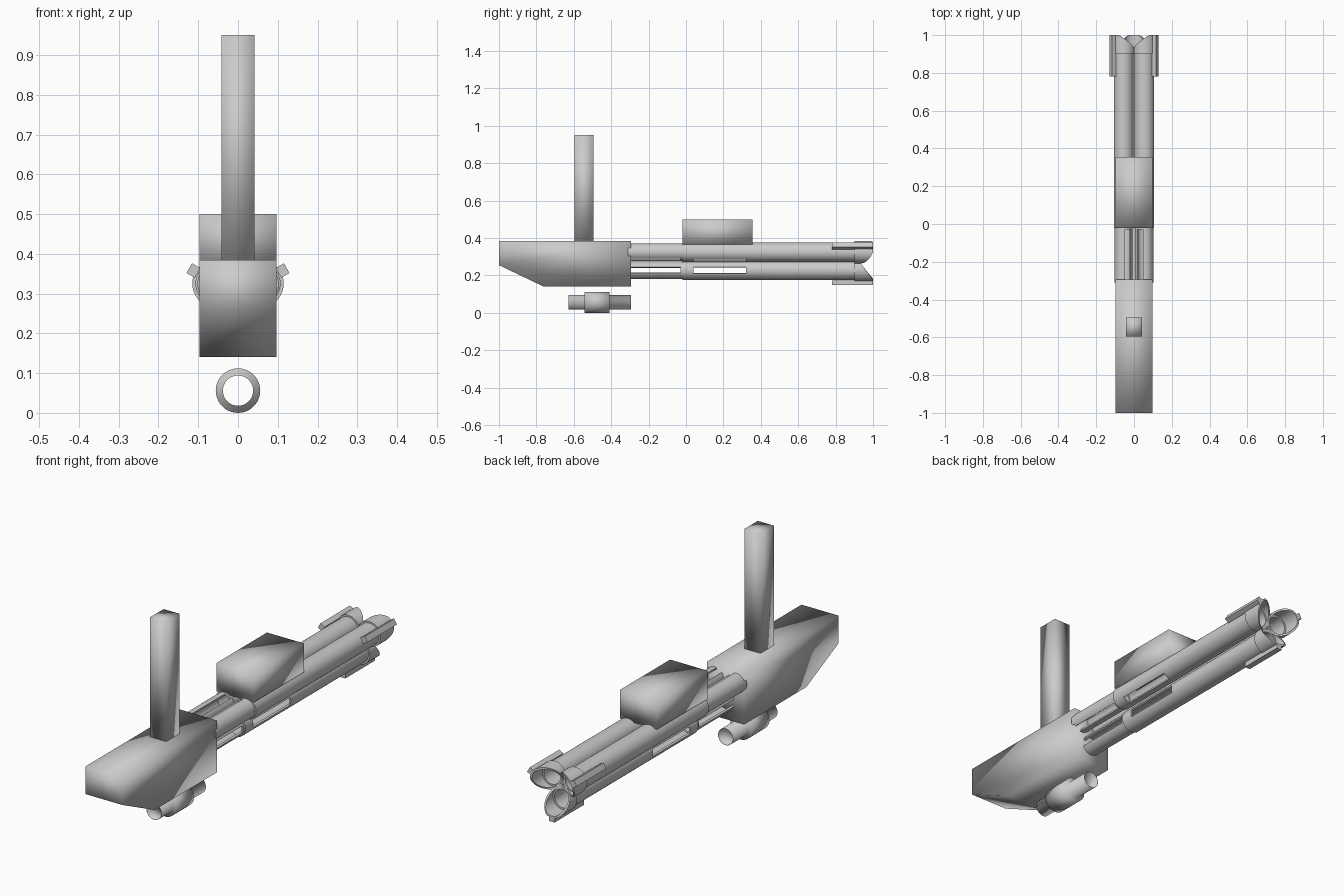
import bpy, bmesh, math
from mathutils import Matrix, Vector

cube = bpy.data.objects.get("Cube")
if cube:
    bpy.data.objects.remove(cube, do_unlink=True)

grey = bpy.data.materials.new("plain grey")
grey.use_nodes = True
grey.diffuse_color = (0.6, 0.6, 0.6, 1)
grey.node_tree.nodes["Principled BSDF"].inputs["Base Color"].default_value = (0.6, 0.6, 0.6, 1)

SEGMENTS = 36


def finish(name, bm, wall=0, smooth_all=False, flat=False):
    """Turn a bmesh into a shaded object, thickened inward when wall is set."""
    mesh = bpy.data.meshes.new(name)
    bm.to_mesh(mesh)
    bm.free()
    obj = bpy.data.objects.new(name, mesh)
    bpy.context.collection.objects.link(obj)
    mesh.materials.append(grey)
    bpy.ops.object.select_all(action='DESELECT')
    obj.select_set(True)
    bpy.context.view_layer.objects.active = obj
    if wall:
        mod = obj.modifiers.new("wall", 'SOLIDIFY')
        mod.thickness = wall
        mod.offset = -1
        bpy.ops.object.modifier_apply(modifier=mod.name)
    if smooth_all:
        bpy.ops.object.shade_smooth()
    elif not flat:
        bpy.ops.object.shade_smooth_by_angle(angle=math.radians(35))
    return obj


def shell(cx, cz, stations, slots=(), slot_bands=()):
    """Open tube along y through (y, radius) stations, with faces left out for slots."""
    bm = bmesh.new()
    step = 2 * math.pi / SEGMENTS
    rings = [[bm.verts.new((cx + r * math.cos(j * step), y, cz + r * math.sin(j * step)))
              for j in range(SEGMENTS)] for y, r in stations]
    for i in range(len(rings) - 1):
        for j in range(SEGMENTS):
            mid = (j + 0.5) * step
            if i in slot_bands and any(math.cos(mid - s) > math.cos(2 * step) for s in slots):
                continue
            k = (j + 1) % SEGMENTS
            bm.faces.new((rings[i][j], rings[i + 1][j], rings[i + 1][k], rings[i][k]))
    return bm, rings


def prism(name, profile, half_width):
    """Side profile of (y, z) points extruded across x."""
    bm = bmesh.new()
    face = bm.faces.new([bm.verts.new((-half_width, y, z)) for y, z in profile])
    out = bmesh.ops.extrude_face_region(bm, geom=[face])
    moved = [v for v in out["geom"] if isinstance(v, bmesh.types.BMVert)]
    bmesh.ops.translate(bm, verts=moved, vec=(2 * half_width, 0, 0))
    bmesh.ops.recalc_face_normals(bm, faces=bm.faces)
    return finish(name, bm, smooth_all=True)


def block(name, y0, y1, z0, z1, half_width):
    return prism(name, [(y0, z0), (y1, z0), (y1, z1), (y0, z1)], half_width)


# Stock body, upright post and top box
prism("stock_body", [(-1, 0.385), (-1, 0.255), (-0.76, 0.14), (-0.295, 0.14), (-0.295, 0.385)], 0.097)
block("upright_post", -0.595, -0.495, 0.38, 0.95, 0.042)
block("top_box", -0.02, 0.355, 0.365, 0.5, 0.097)

# Three slotted barrels, each with a slanted muzzle collar and an outer fin
barrels = {"left": (0.055, 0.325, 30), "right": (-0.055, 0.325, 150), "lower": (0, 0.228, 270)}
for side, (cx, cz, degrees) in barrels.items():
    out = math.radians(degrees)
    outward = Vector((math.cos(out), 0, math.sin(out)))
    centre = Vector((cx, 0, cz))

    bm, rings = shell(cx, cz,
                      [(-0.31, 0.047), (-0.03, 0.047), (-0.02, 0.047), (-0.018, 0.052),
                       (0.04, 0.052), (0.32, 0.052), (0.92, 0.052)],
                      slots=(out - math.pi / 2, out + math.pi / 2), slot_bands=(0, 4))
    finish(side + "_barrel", bm, wall=0.009)

    bm, rings = shell(cx, cz, [(0.9, 0.06), (1, 0.06)])
    for v in rings[-1]:
        v.co.y = 1 - 0.73 * max(0, 0.053 - (v.co - centre).dot(outward))
    finish(side + "_muzzle_collar", bm, wall=0.009)

    bm = bmesh.new()
    place = (Matrix.Translation(centre) @ Matrix.Rotation(-out, 4, 'Y')
             @ Matrix.Translation((0.066, 0.89, 0)) @ Matrix.Diagonal((0.024, 0.22, 0.028, 1)))
    bmesh.ops.create_cube(bm, size=1, matrix=place)
    finish(side + "_fin", bm, flat=True)

# Hanging tube with a wider middle sleeve
bm, rings = shell(0, 0.056, [(-0.627, 0.039), (-0.543, 0.039), (-0.543, 0.056),
                             (-0.409, 0.056), (-0.409, 0.039), (-0.295, 0.039)])
finish("hanging_tube", bm, wall=0.001, smooth_all=True)
